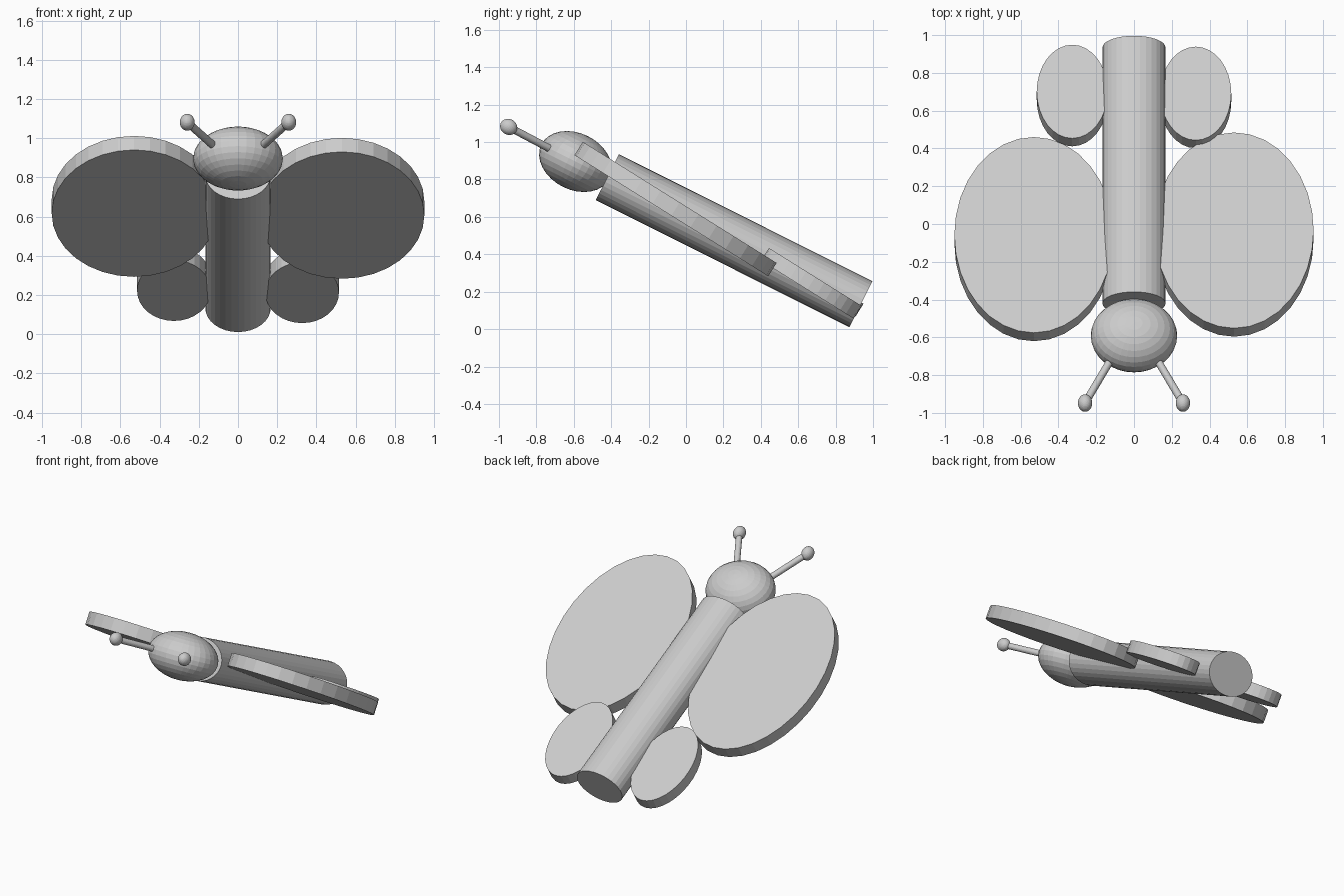
import bpy
from math import radians
from mathutils import Vector, Matrix

cube = bpy.data.objects.get("Cube")
if cube:
    bpy.data.objects.remove(cube, do_unlink=True)

# One plain grey for the whole model
grey = bpy.data.materials.new("plain_grey")
grey.use_nodes = True
grey.diffuse_color = (0.6, 0.6, 0.6, 1)
grey.node_tree.nodes["Principled BSDF"].inputs["Base Color"].default_value = (0.6, 0.6, 0.6, 1)

BODY_TILT = radians(-26.6)
WING_TILT = radians(-32)


def finish(name, scale):
    """Name the active primitive, scale its mesh and colour it."""
    ob = bpy.context.object
    ob.name = ob.data.name = name
    ob.data.transform(Matrix.Diagonal((*scale, 1)))
    ob.data.materials.append(grey)
    return ob


def ellipsoid(name, loc, scale, tilt):
    bpy.ops.mesh.primitive_uv_sphere_add(segments=32, ring_count=16, radius=1,
                                         location=loc, rotation=(tilt, 0, 0))
    return finish(name, scale)


def disc(name, loc, scale, tilt):
    """Elliptical cylinder; scale gives both radii and the half height."""
    bpy.ops.mesh.primitive_cylinder_add(vertices=32, radius=1, depth=2,
                                        location=loc, rotation=(tilt, 0, 0))
    return finish(name, scale)


def rod(name, start, end, radius):
    axis = Vector(end) - Vector(start)
    ob = disc(name, (Vector(start) + Vector(end)) / 2,
              (radius, radius, axis.length / 2), 0)
    ob.rotation_euler = axis.to_track_quat('Z', 'Y').to_euler()


# Body: a flattened tube sloping down to the tail
disc("body", (0, 0.257, 0.473), (0.167, 0.1375, 0.758), BODY_TILT + radians(90))

# Head
ellipsoid("head", (0, -0.591, 0.896), (0.229, 0.204, 0.151), BODY_TILT)

# Wings: the two sides sit at slightly different places along the body
for side, s, front, rear in (("left", 1, (-0.056, 0.642), (0.67, 0.245)),
                             ("right", -1, (-0.08, 0.652), (0.68, 0.256))):
    disc(side + "_front_wing", (s * 0.53, *front), (0.421, 0.611, 0.042), WING_TILT)
    disc(side + "_rear_wing", (s * 0.327, *rear), (0.188, 0.292, 0.04), WING_TILT)

    # Antenna with a rounded tip
    tip = (s * 0.259, -0.948, 1.081)
    rod(side + "_antenna", (s * 0.07, -0.63, 0.913), tip, 0.02)
    ellipsoid(side + "_antenna_tip", tip, (0.038, 0.047, 0.042), BODY_TILT)
